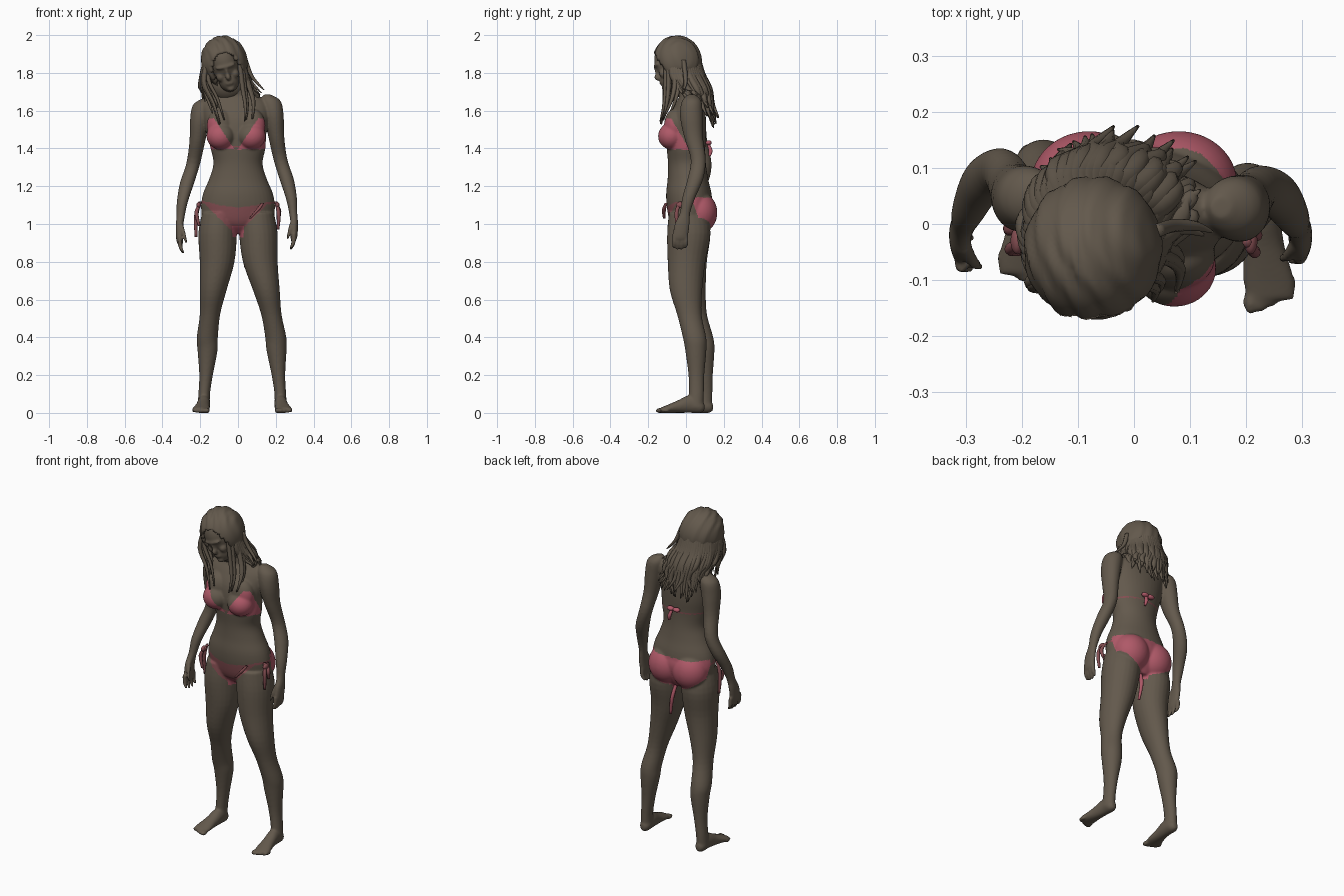
import bpy, bmesh, math, random
from mathutils import Matrix, Euler, Vector

random.seed(4)
if "Cube" in bpy.data.objects:
    bpy.data.objects.remove(bpy.data.objects["Cube"])


def material(name, colour):
    mat = bpy.data.materials.new(name)
    mat.use_nodes = True
    mat.diffuse_color = colour
    mat.node_tree.nodes["Principled BSDF"].inputs["Base Color"].default_value = colour
    return mat


SKIN = material("warm grey brown", (0.125, 0.1, 0.073, 1))
PINK = material("rose pink", (0.43, 0.1, 0.138, 1))
DARK = material("dull dark rose", (0.23, 0.075, 0.083, 1))


def spline(rows, steps):
    """Smooth interpolation through rows of numbers."""
    out = []
    for i in range(len(rows) - 1):
        p, q = rows[max(i - 1, 0)], rows[i]
        r, s = rows[i + 1], rows[min(i + 2, len(rows) - 1)]
        for k in range(steps):
            t = k / steps
            out.append([b + t * (c - a) / 2 + t * t * (a - 2.5 * b + 2 * c - d / 2)
                        + t ** 3 * (1.5 * (b - c) + (d - a) / 2)
                        for a, b, c, d in zip(p, q, r, s)])
    return out + [list(rows[-1])]


def loft(bm, rows, sides=24, steps=4, along_y=False):
    """Closed tube through elliptical rings (x, y, z, width, depth)."""
    rings = []
    for x, y, z, a, b in spline(rows, steps):
        ring = []
        for k in range(sides):
            t = math.tau * k / sides
            u, v = max(a, .002) * math.cos(t), max(b, .002) * math.sin(t)
            ring.append(bm.verts.new((x + u, y, z + v) if along_y else (x + u, y + v, z)))
        rings.append(ring)
    for low, high in zip(rings, rings[1:]):
        for k in range(sides):
            j = (k + 1) % sides
            bm.faces.new((low[k], low[j], high[j], high[k]))
    bm.faces.new(rings[0])
    bm.faces.new(rings[-1])


def ball(bm, centre, radii, frame=Matrix()):
    place = frame @ Matrix.LocRotScale(Vector(centre), None, Vector(radii))
    bmesh.ops.create_uvsphere(bm, u_segments=32, v_segments=20, radius=1, matrix=place)


def finish(name, bm, mat):
    bmesh.ops.recalc_face_normals(bm, faces=bm.faces)
    mesh = bpy.data.meshes.new(name)
    bm.to_mesh(mesh)
    bm.free()
    mesh.materials.append(mat)
    mesh.shade_smooth()
    obj = bpy.data.objects.new(name, mesh)
    bpy.context.collection.objects.link(obj)
    return obj


def right_arm(row):
    x, y, z, a, b = row
    return (-x - .012, y * 1.35 + .008, z - .02, a, b)


def right_leg(row):
    x, y, z, a, b = row
    shift = .045 * min(max((.9 - z) / .6, 0), 1)
    return (-x + shift, y + shift, z, a, b)


def same(row):
    return row


# Torso and neck
body = bmesh.new()
loft(body, [(0, .03, .95, .07, .06), (0, .02, 1, .17, .1), (0, .02, 1.08, .195, .12),
            (0, .015, 1.16, .185, .12), (0, .01, 1.24, .152, .107), (0, .005, 1.32, .13, .1),
            (0, 0, 1.4, .145, .102), (-.008, 0, 1.48, .158, .106), (-.01, .005, 1.56, .172, .1),
            (-.015, .018, 1.63, .175, .08), (-.02, .022, 1.675, .135, .058),
            (-.025, .008, 1.71, .07, .052), (-.035, -.015, 1.75, .05, .05),
            (-.05, -.04, 1.8, .048, .05)], sides=40)
ball(body, (0, .06, 1.09), (.15, .085, .1))
for s in (-1, 1):
    ball(body, (s * .08, .07, 1.06), (.105, .096, .11))
    ball(body, (s * .082 - .01, -.078, 1.465), (.075, .07, .07))
    ball(body, (s * .085 - .01, -.06, 1.52), (.07, .056, .09))

# Arms and hands
arm = [(.155, .03, 1.685, .02, .02), (.175, .03, 1.65, .052, .052), (.19, .028, 1.57, .052, .06),
       (.203, .04, 1.46, .042, .05), (.225, .065, 1.34, .037, .04), (.257, .05, 1.24, .038, .042),
       (.282, .015, 1.14, .03, .035), (.292, -.005, 1.06, .022, .028),
       (.298, -.02, 1, .02, .04), (.296, -.03, .93, .018, .04), (.292, -.03, .91, .01, .03)]
thumb = [(.29, -.035, 1.02, .012, .014), (.275, -.055, .97, .011, .012), (.262, -.063, .92, .007, .007)]
for side in (same, right_arm):
    loft(body, [side(r) for r in arm])
    loft(body, [side(r) for r in thumb], sides=12)
    for k in range(4):
        y = -.03 + (k - 1.5) * .021
        tip = .862 + .006 * abs(k - 1.5)
        loft(body, [side(r) for r in ((.296, y, .95, .012, .012), (.293, y, .9, .012, .012),
                                      (.278, y - .005, tip, .008, .008))], sides=12)

# Legs, feet and toes
leg = [(.1, .01, 1.06, .09, .1), (.108, .015, .95, .102, .115), (.118, .003, .8, .092, .1),
       (.15, 0, .65, .071, .086), (.177, .018, .52, .054, .065), (.2, .045, .4, .056, .062),
       (.204, .052, .33, .053, .056), (.214, .055, .2, .036, .042), (.224, .055, .1, .031, .04),
       (.226, .05, .03, .033, .042)]
foot = [(.225, .098, .03, .014, .018), (.225, .075, .034, .03, .034), (.226, .02, .047, .034, .047),
        (.232, -.04, .034, .037, .034), (.24, -.1, .021, .046, .021), (.243, -.135, .014, .043, .014)]
for side in (same, right_leg):
    loft(body, [side(r) for r in leg])
    loft(body, [side(r) for r in foot], along_y=True)
    for k in range(5):
        x, y, z, a, b = side((.208 + k * .018, -.138 + .004 * k * k / 2, .012, 0, 0))
        size = .014 - .001 * k
        ball(body, (x, y, z), (size, size * 1.7, size))

# Head and face, tipped forward and to one side
tilt = Euler((.3, -.25, 0)).to_matrix().to_4x4()
head = Matrix.Translation((-.068, -.06, 1.84)) @ tilt
for centre, radii in [((0, .005, .02), (.085, .107, .118)), ((0, -.045, -.07), (.055, .055, .065)),
                      ((0, -.103, -.035), (.014, .021, .02)), ((0, -.098, -.01), (.009, .014, .035)),
                      ((0, -.088, .022), (.054, .022, .013)), ((0, -.092, -.073), (.023, .014, .012)),
                      ((0, -.083, -.105), (.022, .02, .018))]:
    ball(body, centre, radii, head)
for s in (-1, 1):
    ball(body, (s * .038, -.07, -.035), (.024, .025, .026), head)

# Fuse the body into one smooth skin
rough = finish("body_rough", body, SKIN)
remesh = rough.modifiers.new("fuse", 'REMESH')
remesh.mode, remesh.voxel_size = 'VOXEL', .005
soften = rough.modifiers.new("soften", 'SMOOTH')
soften.factor, soften.iterations = .5, 14
graph = bpy.context.evaluated_depsgraph_get()
skin = bpy.data.meshes.new_from_object(rough.evaluated_get(graph))
bpy.data.objects.remove(rough)
skin.materials.clear()
for mat in (SKIN, PINK, DARK):
    skin.materials.append(mat)
for v in skin.vertices:
    v.co.z = max(v.co.z, 0)


def swimwear_colour(x, y, z):
    """Slot 1 for cups and seat, slot 2 for front panel and strings."""
    d = abs(x + .01)
    if 1.395 < z < 1.56 and y < -.08 + .6 * (1.56 - z) and .012 + .66 * (z - 1.4) < d < .175:
        return 1
    if y > .035 + max(0, 1.12 - z) * .35 and .95 + 2.5 * x * x < z < 1.14 and abs(x) < .215:
        return 1
    if abs(x) < .03 and .93 < z < .99:
        return 1
    if y < .02 and .955 < z < 1.09 + x * x and d < .02 + (z - .96):
        return 2
    band = 1.405 < z < 1.413 and abs(x) < .16
    hip_string = 1.105 < z < 1.118 and .15 < abs(x) < .22
    return 2 if band or hip_string else 0


for f in skin.polygons:
    f.material_index = swimwear_colour(*f.center)
skin.shade_smooth()
bpy.context.collection.objects.link(bpy.data.objects.new("body", skin))

# Hair cap with swept grooves and an oval face opening
cap = bmesh.new()
ball(cap, (0, 0, 0), (1, 1, 1))
bmesh.ops.subdivide_edges(cap, edges=cap.edges, cuts=1, use_grid_fill=True)
opening = []
for f in cap.faces:
    p = f.calc_center_median()
    if p.y < 0 and (p.x / .68) ** 2 + ((p.z + .25) / .85) ** 2 < 1:
        opening.append(f)
bmesh.ops.delete(cap, geom=opening, context='FACES')
for v in cap.verts:
    p = v.co.normalized()
    p *= .985 + .018 * math.sin(15 * p.x + 5 * math.sin(2 * p.y)) + .008 * math.sin(31 * p.x + 4 * p.y)
    v.co = Matrix.Translation((-.073, -.045, 1.86)) @ tilt @ Vector((p.x * .124, p.y * .131, p.z * .14))
cap_obj = finish("hair_cap", cap, SKIN)
shell = cap_obj.modifiers.new("thickness", 'SOLIDIFY')
shell.thickness, shell.offset = .022, -1

# Long locks falling down the back
locks = bmesh.new()
ball(locks, (-.06, .015, 1.75), (.105, .085, .1))
COUNT = 36
for k in range(COUNT):
    a = math.radians(-15 + 210 * k / (COUNT - 1))
    c, s = math.cos(a), math.sin(a)
    end = 1.66 - .13 * max(s, 0) + random.uniform(-.05, .04)
    j = random.uniform(-.014, .014)
    loft(locks, [(-.073 + .085 * c, -.04 + .095 * s, 1.9, .018, .018),
                 (-.073 + .107 * c, -.04 + .12 * s, 1.8, .022, .022),
                 (-.055 + .125 * c + j, .12 * s, 1.72, .02, .02),
                 (-.04 + .135 * c - j, .03 + .108 * s, (1.72 + end) / 2, .014, .014),
                 (-.035 + .135 * c + 2 * j, .045 + .12 * s + j, end, .003, .003)], sides=8)

# Loose strands framing the face
strands = [[(-.15, -.1, 1.87), (-.17, -.11, 1.76), (-.12, -.115, 1.65), (-.085, -.135, 1.54)],
           [(-.16, -.05, 1.85), (-.165, -.07, 1.74), (-.14, -.08, 1.66), (-.12, -.11, 1.6)],
           [(.015, -.1, 1.86), (.03, -.1, 1.73), (.045, -.11, 1.63), (.04, -.13, 1.55)],
           [(.025, -.05, 1.86), (.06, -.05, 1.74), (.085, -.07, 1.65), (.08, -.11, 1.56)],
           [(.03, -.01, 1.86), (.06, 0, 1.78), (.1, 0, 1.73), (.13, -.01, 1.7)]]
for path in strands:
    for copy in range(3):
        dx, dy = random.uniform(-.015, .015), random.uniform(-.012, .012)
        loft(locks, [(x + dx, y + dy, z + dx, w, w)
                     for (x, y, z), w in zip(path, (.013, .012, .009, .003))], sides=8)
finish("hair_locks", locks, SKIN)


def cord(bm, path):
    loft(bm, [(*p, w, w) for p, w in zip(path, (.008, .011, .007))], sides=10)


# Side ties and front bow
ties = bmesh.new()
for path in [[(-.2, -.01, 1.12), (-.222, -.01, 1.04), (-.222, 0, .93)],
             [(-.2, -.03, 1.11), (-.22, -.045, 1.06), (-.205, -.05, .99)],
             [(.2, -.03, 1.12), (.215, -.05, 1.06), (.212, -.045, .97)],
             [(.2, 0, 1.11), (.218, -.02, 1.07), (.214, -.01, 1.02)],
             [(.13, -.105, 1.11), (.105, -.117, 1.075), (.065, -.115, 1.03)]]:
    cord(ties, path)
for s in (-1, 1):
    ball(ties, (s * .208, -.03, 1.1), (.012, .024, .016))
finish("side_ties", ties, DARK)

# Back knot and rear hanging cord
knot = bmesh.new()
cord(knot, [(.01, .06, .98), (.025, .095, .88), (.04, .09, .77)])
cord(knot, [(.01, .115, 1.43), (.02, .13, 1.39), (.025, .125, 1.36)])
for s in (-1, 1):
    ball(knot, (s * .02, .12, 1.43), (.022, .016, .013))
finish("back_knot", knot, PINK)
